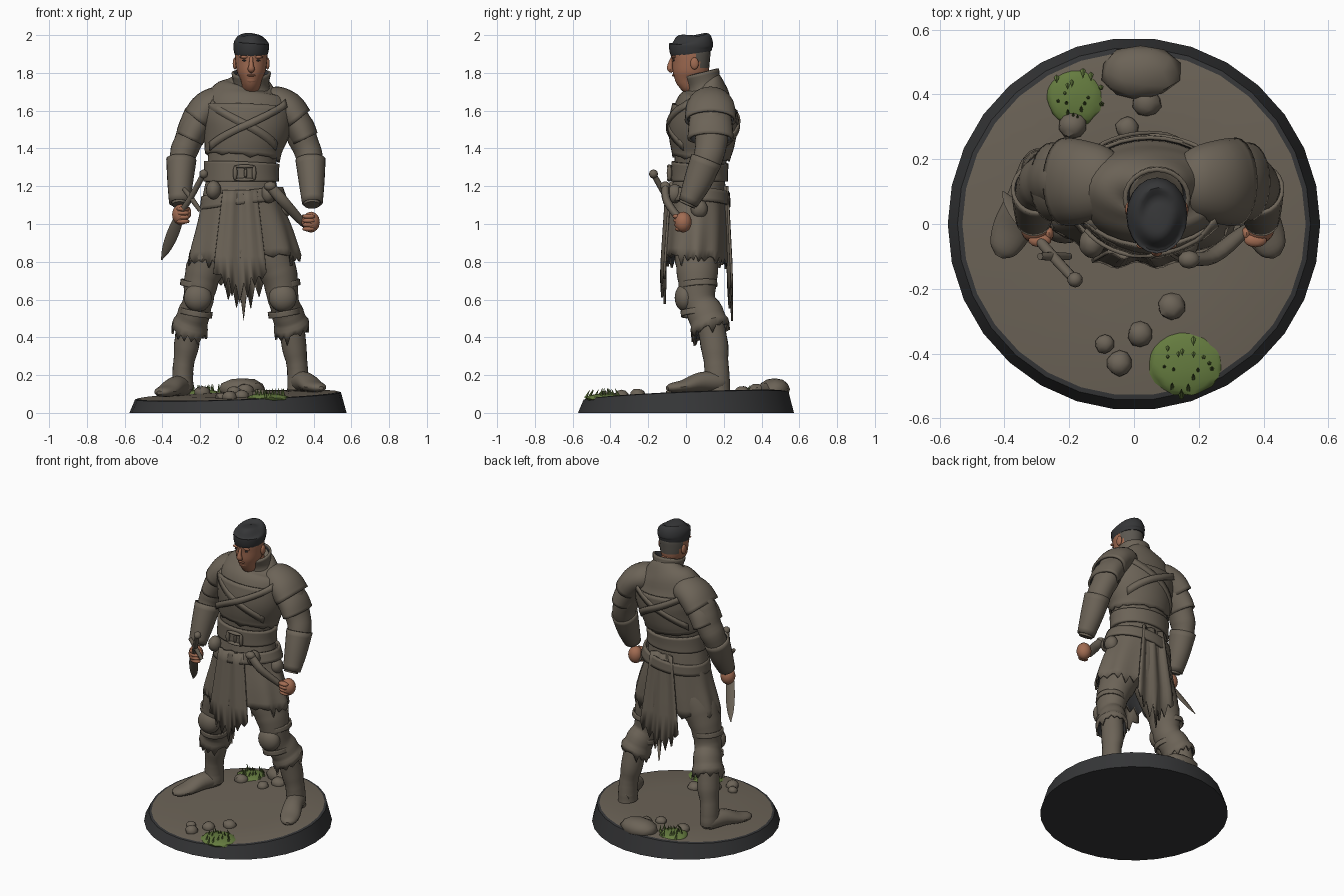
import bpy, bmesh, math, random
from mathutils import Vector, Matrix

random.seed(4)
if "Cube" in bpy.data.objects:
    bpy.data.objects.remove(bpy.data.objects["Cube"])


def material(name, rgb):
    m = bpy.data.materials.new(name)
    m.use_nodes = True
    m.diffuse_color = (*rgb, 1)
    m.node_tree.nodes["Principled BSDF"].inputs["Base Color"].default_value = (*rgb, 1)
    return m


CLOTH = material("grey brown", (.15, .126, .096))
DARK = material("charcoal", (.036, .037, .039))
SKIN = material("skin", (.36, .15, .085))
STUBBLE = material("short hair grey", (.105, .095, .08))
GREEN = material("moss green", (.13, .2, .05))


def finish(name, bm, mats, thick=0, angle=40):
    bmesh.ops.recalc_face_normals(bm, faces=bm.faces)
    me = bpy.data.meshes.new(name)
    bm.to_mesh(me)
    bm.free()
    for m in mats:
        me.materials.append(m)
    me.shade_smooth()
    me.set_sharp_from_angle(angle=math.radians(angle))
    ob = bpy.data.objects.new(name, me)
    bpy.context.collection.objects.link(ob)
    if thick:
        mod = ob.modifiers.new("thickness", 'SOLIDIFY')
        mod.thickness = thick
        if len(mats) > 1:
            mod.material_offset = 1
    return ob


def spline(pts, steps):
    p = [Vector(q) for q in pts]
    p = [p[0] * 2 - p[1]] + p + [p[-1] * 2 - p[-2]]
    out = []
    for i in range(1, len(p) - 2):
        a, b, c, d = p[i - 1:i + 3]
        for k in range(steps):
            t = k / steps
            out.append((b * 2 + (c - a) * t + (a * 2 - b * 5 + c * 4 - d) * t * t
                        + (b * 3 - a - c * 3 + d) * t ** 3) / 2)
    return out + [p[-2]]


# Sweep of elliptical rings: each point is x, y, z, half width, half depth
def tube(name, pts, mats=(CLOTH,), ref=(1, 0, 0), seg=24, steps=4, rag=0, fold=0,
         wrinkle=0, thick=0, rule=None):
    bm = bmesh.new()
    rows, path = [], spline(pts, steps)
    n = len(path)
    for i, q in enumerate(path):
        c = Vector(q[:3])
        t = (Vector(path[min(i + 1, n - 1)][:3]) - Vector(path[max(i - 1, 0)][:3])).normalized()
        side = Vector(ref)
        side = (side - t * side.dot(t)).normalized()
        up = t.cross(side)
        r = 1 + wrinkle * (random.random() - .5)
        row = []
        for k in range(seg):
            th = math.tau * k / seg
            f = r * (1 + fold * i / n * math.cos(9 * th))
            v = c + (side * q[3] * math.cos(th) + up * q[4] * math.sin(th)) * f
            if rag and i == n - 1:
                v.z -= rag * random.random() * (1 if k % 2 else .3)
            row.append(bm.verts.new(v))
        rows.append(row)
    for r0, r1 in zip(rows, rows[1:]):
        for k in range(seg):
            j = (k + 1) % seg
            bm.faces.new((r0[k], r0[j], r1[j], r1[k]))
    if not thick:
        bm.faces.new(rows[0])
        bm.faces.new(rows[-1])
    if rule:
        for f in bm.faces:
            f.material_index = rule(f.calc_center_median())
    return finish(name, bm, mats, thick)


def sheet(name, rows, mats=(CLOTH,), thick=.012):
    bm = bmesh.new()
    g = [[bm.verts.new(p) for p in r] for r in rows]
    for r0, r1 in zip(g, g[1:]):
        for k in range(len(r0) - 1):
            bm.faces.new((r0[k], r0[k + 1], r1[k + 1], r1[k]))
    return finish(name, bm, mats, thick)


def blob(name, loc, size, mat=CLOTH, sub=3, rough=0, angle=40):
    bm = bmesh.new()
    bmesh.ops.create_icosphere(bm, subdivisions=sub, radius=1)
    for v in bm.verts:
        v.co = Vector(loc) + Vector(a * b for a, b in zip(v.co, size)) * (1 + rough * (random.random() - .5))
    return finish(name, bm, (mat,), angle=angle)


def ground(x, y):
    return .09 + .035 * x + .04 * y


# Display base with a sloping top
bm = bmesh.new()
rings = []
for r, top in ((.575, 0), (.545, 1), (.53, 1.04), (.3, 1.08)):
    rings.append([bm.verts.new((r * math.cos(a), r * math.sin(a), top * ground(r * math.cos(a), r * math.sin(a))))
                  for a in (math.tau * k / 30 for k in range(30))])
bm.faces.new(rings[0]).material_index = 1
bm.faces.new(rings[-1])
for i, (r0, r1) in enumerate(zip(rings, rings[1:])):
    for k in range(30):
        j = (k + 1) % 30
        bm.faces.new((r0[k], r0[j], r1[j], r1[k])).material_index = int(i < 2)
finish("base", bm, (CLOTH, DARK), angle=30)

# Rocks and moss with grass blades
blob("large_rock", (.02, .47, .125), (.125, .085, .06), sub=2, rough=.12)
for x, y, r in ((.04, .375, .045), (-.02, .295, .037), (-.19, .305, .042), (.115, -.255, .042),
                (.02, -.34, .04), (-.09, -.37, .03), (-.045, -.43, .04)):
    blob("small_rock", (x, y, ground(x, y) + .012), (r, r, r * .8), sub=2, rough=.15)
for x, y, rx, ry in ((-.18, .39, .088, .088), (.16, -.43, .115, .1)):
    blob("moss", (x, y, ground(x, y)), (rx, ry, .024), GREEN, rough=.08)
    bm = bmesh.new()
    for k in range(16):
        a, d = k * 2.4, .3 + .65 * random.random()
        px, py = x + rx * d * math.cos(a), y + ry * d * math.sin(a)
        m = Matrix.Translation((px, py, ground(px, py) + .025)) @ Matrix.Rotation(.5 * math.sin(a), 4, 'X')
        bmesh.ops.create_cone(bm, segments=5, radius1=.009, radius2=.001, depth=.05, matrix=m)
    finish("grass", bm, (GREEN,))

# Torso, jerkin and collar
TORSO = [(.015, .07, 1.2, .185, .13), (.02, .075, 1.32, .18, .135), (.03, .085, 1.42, .195, .155),
         (.045, .09, 1.52, .22, .168), (.05, .1, 1.62, .23, .158), (.055, .115, 1.69, .2, .12),
         (.065, .115, 1.74, .13, .085), (.07, .1, 1.77, .08, .07)]
tube("torso", TORSO, seg=32)
tube("jerkin", [(x, y, z, a + .016, b + .016) for x, y, z, a, b in TORSO[4:1:-1]]
     + [(.025, .08, 1.36, .2, .155)], (CLOTH, DARK), seg=32, rag=.02, thick=.012)
tube("collar", [(.07, .105, 1.69, .11, .1), (.07, .095, 1.74, .095, .09), (.07, .08, 1.8, .105, .098)],
     (CLOTH, DARK), thick=.014)


def on_torso(deg, z, off):
    for p, q in zip(TORSO, TORSO[1:]):
        if p[2] <= z <= q[2]:
            x, y, _, a, b = Vector(p).lerp(Vector(q), (z - p[2]) / (q[2] - p[2]))
            t = math.radians(deg)
            return Vector((x + (a + off) * math.cos(t), y + (b + off) * math.sin(t), z))


def strap(name, d0, z0, d1, z1, off, w=.022):
    n = 16
    sheet(name, [[on_torso(d0 + (d1 - d0) * k / n, z0 + (z1 - z0) * k / n + e, off) for k in range(n + 1)]
                 for e in (-w, w)])


for turn in (0, 180):
    strap("cross_strap", -145 + turn, 1.64, -35 + turn, 1.41, .022)
    strap("cross_strap", -35 + turn, 1.64, -145 + turn, 1.41, .03)

# Belts, buckle and pouches
tube("belt", [(.018, .072, 1.225, .2, .15), (.018, .072, 1.27, .198, .15), (.02, .074, 1.325, .2, .152)],
     (CLOTH, DARK), seg=32, thick=.018)
tube("slanted_belt", [(.03, .065, 1.1, .235, .172), (.022, .068, 1.17, .218, .165)], seg=32, thick=.015)
for x, z, sx, sz in ((.035, 1.305, .055, .01), (.035, 1.235, .055, .01), (-.015, 1.27, .012, .04),
                     (.085, 1.27, .012, .04), (.04, 1.27, .008, .03)):
    blob("buckle_bar", (x, -.088, z), (sx, .014, sz))
for x, y, z in ((-.13, -.06, 1.18), (.16, -.06, 1.16), (.24, .07, 1.08)):
    blob("pouch", (x, y, z), (.04, .045, .05), rough=.05)

# Ragged skirt and long cloth panels
tube("skirt", [(.015, .07, 1.25, .18, .135), (.015, .065, 1.1, .215, .152), (.025, .058, .95, .262, .165),
               (.03, .052, .83, .295, .17)], (CLOTH, DARK), seg=64, rag=.07, fold=.04, thick=.012)


def panel(name, y0, y1, cx, top, mid, low, w0, w1):
    n, rows = 14, []
    for i in range(7):
        t = i / 6
        row = []
        for k in range(n + 1):
            u = 2 * k / n - 1
            z = top + (mid - top) * t
            if i == 6:
                z -= (mid - low) * (1 - abs(u)) * (1 if k % 2 else .35) + .03 * random.random()
            row.append((cx + u * (w0 + (w1 - w0) * t), y0 + (y1 - y0) * t + .01 * math.cos(7 * u), z))
        rows.append(row)
    sheet(name, rows)


panel("front_panel", -.1, -.128, .01, 1.18, .76, .58, .09, .14)
panel("back_panel", .215, .24, .03, 1.2, .72, .5, .08, .14)

# Head: face, shaved sides, hair, nose, ears and brows
tube("head", [(.07, .09, 1.7, .068, .07), (.07, .07, 1.75, .062, .075), (.07, .032, 1.765, .055, .08),
              (.07, .025, 1.8, .074, .094), (.07, .026, 1.86, .084, .1), (.07, .025, 1.92, .086, .104),
              (.07, .03, 1.97, .07, .08)], (SKIN, STUBBLE),
     rule=lambda c: int(c.z > 1.83 and c.y > .035 + (1.92 - c.z) * .5))
tube("hair", [(.07, .03, 1.9, .088, .106), (.07, .026, 1.93, .094, .116), (.072, .026, 1.965, .09, .114),
              (.075, .02, 1.99, .06, .085), (.075, .02, 2.0, .02, .03)], (DARK,), wrinkle=.02, seg=20)
tube("nose", [(.07, -.07, 1.885, .009, .008), (.07, -.083, 1.845, .012, .014),
              (.07, -.084, 1.82, .019, .016), (.07, -.07, 1.808, .012, .01)], (SKIN,), seg=10)
blob("chin", (.07, -.035, 1.765), (.032, .024, .022), SKIN)
blob("mouth", (.07, -.066, 1.787), (.024, .009, .006), SKIN)
for s in (-1, 1):
    blob("ear", (.07 + s * .086, .045, 1.85), (.012, .022, .032), SKIN)
    blob("brow", (.07 + s * .036, -.066, 1.884), (.026, .012, .008), SKIN)
    blob("eye", (.07 + s * .036, -.064, 1.866), (.014, .006, .005), DARK, sub=2)


def limb(name, s, cx, pts, mats=(CLOTH,), **kw):
    return tube(name, [(cx + s * d, y, z, a, b) for d, y, z, a, b in pts], mats, **kw)


for s, side in ((-1, "right_"), (1, "left_")):
    # Arm, shoulder plates, bracer and fist
    limb(side + "arm", s, .042, [(.17, .13, 1.64, .07, .08), (.25, .135, 1.56, .085, .09), (.3, .135, 1.45, .075, .085),
                                 (.335, .12, 1.36, .07, .078), (.345, .075, 1.25, .062, .068), (.35, .005, 1.1, .042, .045)],
         wrinkle=.07)
    limb(side + "shoulder_plate", s, .05, [(.08, .13, 1.68, .05, .04), (.13, .13, 1.655, .105, .08),
                                           (.21, .13, 1.615, .13, .09), (.265, .13, 1.55, .137, .085)],
         (CLOTH, DARK), ref=(0, 1, 0), thick=.014)
    limb(side + "arm_plate", s, .05, [(.23, .13, 1.57, .11, .075), (.275, .13, 1.51, .118, .08),
                                      (.305, .13, 1.45, .122, .074)], (CLOTH, DARK), ref=(0, 1, 0), thick=.014)
    limb(side + "bracer", s, .042, [(.342, .108, 1.34, .08, .085), (.348, .06, 1.22, .068, .074),
                                    (.352, .01, 1.11, .055, .052)], (CLOTH, DARK), thick=.012)
    hx, hz = .042 + s * .345, 1.03 - s * .02
    blob(side + "hand", (hx, -.015, hz), (.046, .045, .055), SKIN)
    for k in range(4):
        blob(side + "finger", (hx - s * .012, -.05 + .004 * k, hz + .03 - .022 * k), (.036, .022, .014), SKIN, sub=2)
    blob(side + "thumb", (hx - s * .04, -.03, hz + .01), (.016, .022, .032), SKIN, sub=2)

    # Leg, ragged trousers, knee guard and boot
    limb(side + "trouser", s, .015, [(.1, .06, .95, .11, .13), (.16, .06, .83, .112, .12), (.205, .06, .72, .095, .105),
                                     (.225, .065, .6, .08, .09), (.25, .105, .52, .084, .095), (.272, .13, .45, .097, .105)],
         (CLOTH, DARK), wrinkle=.07, rag=.06, thick=.012, seg=30)
    blob(side + "knee_guard", (.012 + s * .225, -.005, .61), (.074, .055, .075))
    for z in (.53, .68):
        limb(side + "knee_strap", s, .012, [(.235, .07, z - .015, .086, .097), (.23, .068, z + .015, .086, .097)], thick=.01)
    limb(side + "boot", s, .012, [(.27, .125, .5, .068, .075), (.284, .15, .36, .066, .073), (.3, .16, .26, .055, .064),
                                  (.305, .165, .19, .056, .066), (.305, .165, .12, .056, .068)], wrinkle=.05)
    dz = .012 * s
    limb(side + "foot", s, .012, [(.295, .22, .14 + dz, .03, .03), (.305, .18, .15 + dz, .056, .052),
                                  (.345, .08, .152 + dz, .058, .052), (.385, -.01, .13 + dz, .062, .034),
                                  (.415, -.075, .122 + dz, .045, .024), (.428, -.1, .118 + dz, .015, .01)],
         ref=(1, s * .4, 0), seg=16)

# Short sword held in the right hand
tube("sword_grip", [(-.19, -.165, 1.25, .015, .015), (-.25, -.1, 1.14, .016, .016), (-.31, -.03, 1.05, .015, .015)], seg=12)
blob("sword_pommel", (-.182, -.172, 1.265), (.024, .024, .024), sub=2)
tube("sword_guard", [(-.29, -.1, 1.19, .011, .011), (-.25, -.1, 1.14, .014, .014), (-.2, -.1, 1.07, .011, .011)], seg=10)
tube("sword_blade", [(-.31, -.03, 1.04, .026, .008), (-.345, .02, .95, .032, .008), (-.378, .065, .87, .024, .006),
                     (-.405, .1, .81, .003, .002)], seg=8)

# Empty scabbard on the left hip
tube("scabbard", [(.17, -.11, 1.2, .026, .02), (.24, -.1, 1.12, .03, .022), (.33, -.03, 1.02, .022, .018),
                  (.36, .0, .98, .008, .008)], seg=12)
blob("scabbard_mouth", (.17, -.11, 1.2), (.034, .028, .026), sub=2)
